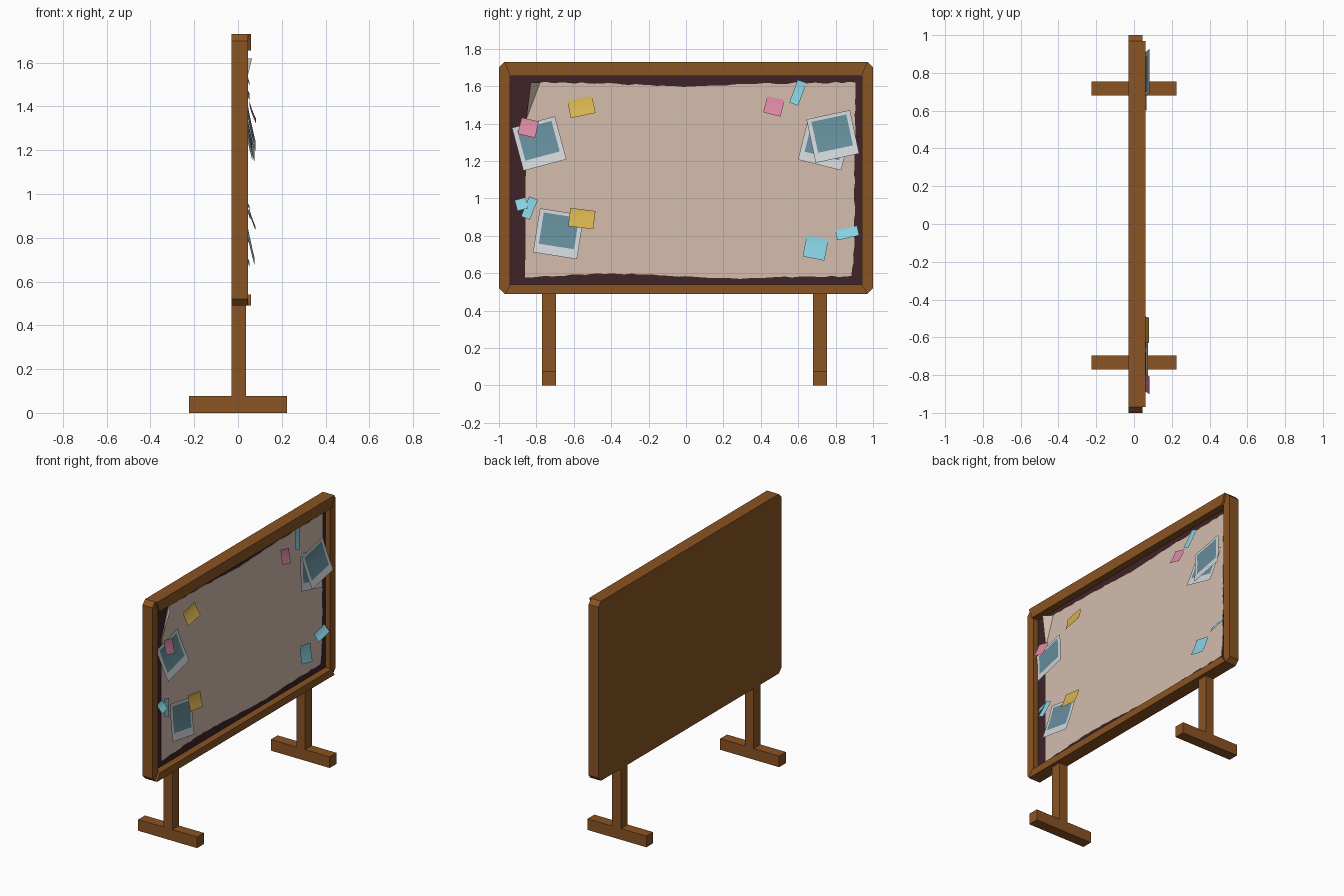
import bpy, bmesh, math, random
from mathutils import Vector

random.seed(4)
cube = bpy.data.objects.get("Cube")
if cube:
    bpy.data.objects.remove(cube, do_unlink=True)


def material(name, *rgb):
    m = bpy.data.materials.new(name)
    m.use_nodes = True
    m.diffuse_color = (*rgb, 1)
    m.node_tree.nodes["Principled BSDF"].inputs["Base Color"].default_value = (*rgb, 1)
    return m


wood = material("brown wood", .255, .087, .017)
dark = material("dark backing", .05, .017, .02)
paper = material("tan paper", .66, .51, .42)
white = material("photo white", .63, .66, .68)
teal = material("photo teal", .13, .27, .33)
cyan = material("cyan note", .24, .63, .76)
pink = material("pink note", .73, .25, .37)
yellow = material("yellow note", .68, .45, .075)


def finish(name, bm, mat):
    mesh = bpy.data.meshes.new(name)
    bm.to_mesh(mesh)
    bm.free()
    mesh.materials.append(mat)
    ob = bpy.data.objects.new(name, mesh)
    bpy.context.collection.objects.link(ob)
    return ob


def prism(name, outline, x0, x1, mat):
    """Extrude a (y, z) outline from x0 to x1."""
    bm = bmesh.new()
    face = bm.faces.new([bm.verts.new((x0, y, z)) for y, z in outline])
    new = bmesh.ops.extrude_face_region(bm, geom=[face])["geom"]
    bmesh.ops.translate(bm, vec=(x1 - x0, 0, 0),
                        verts=[v for v in new if isinstance(v, bmesh.types.BMVert)])
    bmesh.ops.recalc_face_normals(bm, faces=bm.faces)
    return finish(name, bm, mat)


def rect(y0, y1, z0, z1):
    return [(y0, z0), (y1, z0), (y1, z1), (y0, z1)]


# Board: clipped-corner back slab with a dark face
LOW, HIGH, CUT = .49, 1.73, .03
IN_Y, IN_LOW, IN_HIGH = .94, .54, 1.655
BACK, FACE = -.03, .008
prism("back_board", [(-1 + CUT, LOW), (1 - CUT, LOW), (1, LOW + CUT), (1, HIGH - CUT),
                     (1 - CUT, HIGH), (-1 + CUT, HIGH), (-1, HIGH - CUT), (-1, LOW + CUT)],
      BACK, FACE, wood)
prism("dark_backing", rect(-IN_Y, IN_Y, IN_LOW, IN_HIGH), FACE, FACE + .003, dark)

# Frame rails, the top and bottom ones standing a little prouder
E = 1 - CUT
prism("top_rail", [(-IN_Y, IN_HIGH), (IN_Y, IN_HIGH), (E, HIGH), (-E, HIGH)], FACE, .06, wood)
prism("bottom_rail", [(-E, LOW), (E, LOW), (IN_Y, IN_LOW), (-IN_Y, IN_LOW)], FACE, .06, wood)
for s, side in ((1, "left"), (-1, "right")):
    prism(side + "_rail", [(s * IN_Y, IN_LOW), (s * E, LOW), (s, LOW + CUT),
                           (s, HIGH - CUT), (s * E, HIGH), (s * IN_Y, IN_HIGH)],
          FACE, .045, wood)

# Legs and feet
for y, side in ((.717, "left"), (-.732, "right")):
    prism(side + "_post", rect(y - .037, y + .037, .075, LOW), -.03, .036, wood)
    prism(side + "_foot", rect(y - .037, y + .037, 0, .077), -.225, .225, wood)

# Large sheet with torn edges and a folded corner
keys = [(-.86, .578), (-.4, .6), (.25, .572), (.885, .585), (.9, .74), (.905, 1.62),
        (.4, 1.615), (.02, 1.598), (-.45, 1.615), (-.78, 1.62), (-.855, 1.42)]
torn = []
for i, a in enumerate(keys):
    a, b = Vector(a), Vector(keys[(i + 1) % len(keys)])
    steps = 1 if i >= 9 else max(2, int((b - a).length / .035))
    for k in range(steps):
        jitter = Vector((random.uniform(-1, 1), random.uniform(-1, 1))) * .004
        torn.append(a.lerp(b, k / steps) + (jitter if k else Vector((0, 0))))
prism("pinned_paper", torn, .013, .016, paper)
bm = bmesh.new()
bm.faces.new([bm.verts.new(p) for p in ((.016, -.855, 1.42), (.016, -.78, 1.62),
                                        (.064, -.83, 1.62))])
finish("folded_corner", bm, paper)


def sheet(name, centre, size, turn, base, lift, mat, u=(-.5, .5), v=(0, 1)):
    """Thin sheet pinned at its top and curling outward at the bottom."""
    bm = bmesh.new()
    c, s = math.cos(math.radians(turn)), math.sin(math.radians(turn))
    rows = []
    for i in range(7):
        t = v[0] + (v[1] - v[0]) * i / 6
        row = []
        for k in u:
            a, b = k * size[0], (.5 - t) * size[1]
            row.append(bm.verts.new((base + lift * t ** 1.4, centre[0] + a * c - b * s,
                                     centre[1] + a * s + b * c)))
        rows.append(row)
    for p, q in zip(rows, rows[1:]):
        bm.faces.new((q[0], q[1], p[1], p[0]))
    return finish(name, bm, mat)


# Instant photos: white card with a teal picture
photos = [((-.785, 1.293), 15, .03), ((-.682, .811), -9, .03),
          ((.743, 1.294), -14, .022), ((.785, 1.331), 12, .036)]
for n, (centre, turn, base) in enumerate(photos, 1):
    sheet(f"photo_card_{n}", centre, (.238, .238), turn, base, .045, white)
    sheet(f"photo_picture_{n}", centre, (.238, .238), turn, base + .002, .045, teal,
          (-.4, .4), (.08, .79))

# Sticky notes: colour, centre, size, turn, base depth
notes = [(yellow, (-.559, 1.488), (.135, .092), 12, .022),
         (yellow, (-.557, .892), (.135, .098), -7, .05),
         (pink, (-.843, 1.378), (.095, .09), -13, .052),
         (pink, (.47, 1.492), (.095, .09), -14, .022),
         (cyan, (.598, 1.565), (.05, .13), -20, .022),
         (cyan, (-.88, .969), (.06, .06), 15, .022),
         (cyan, (-.837, .948), (.05, .115), -22, .026),
         (cyan, (.693, .735), (.118, .115), -11, .022),
         (cyan, (.862, .815), (.12, .054), 13, .022)]
for n, (mat, centre, size, turn, base) in enumerate(notes, 1):
    sheet(f"sticky_note_{n}", centre, size, turn, base, .03, mat)
